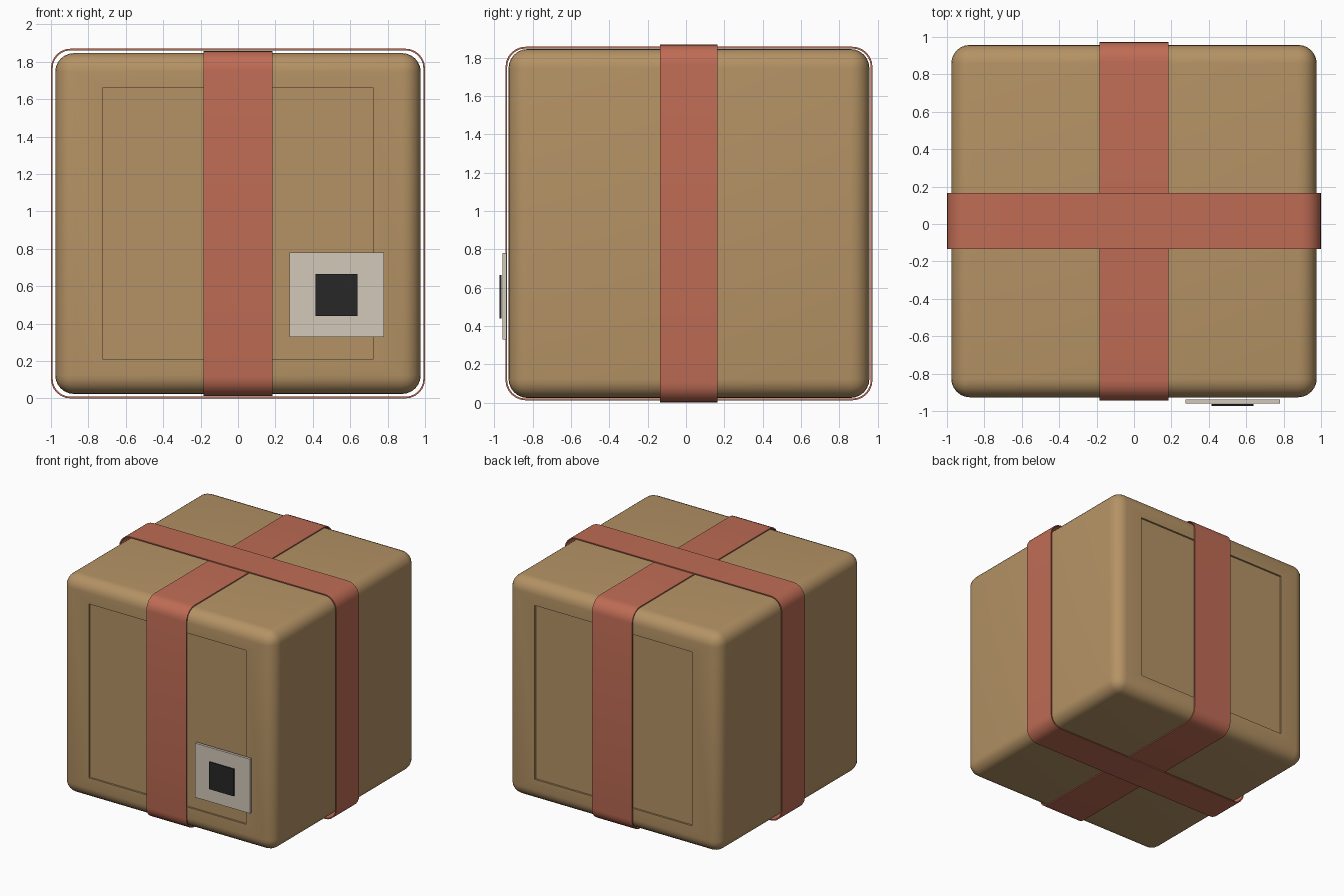
import bpy, bmesh, math
from mathutils import Vector

if "Cube" in bpy.data.objects:
    bpy.data.objects.remove(bpy.data.objects["Cube"])

CENTRE = Vector((0, 0.0155, 0.935))


def material(name, rgb):
    m = bpy.data.materials.new(name)
    m.diffuse_color = (*rgb, 1)
    m.use_nodes = True
    m.node_tree.nodes["Principled BSDF"].inputs["Base Color"].default_value = m.diffuse_color
    return m


CARD = material("cardboard", (0.46, 0.29, 0.13))
TAPE = material("red_tape", (0.52, 0.15, 0.09))
PAPER = material("paper", (0.64, 0.58, 0.48))
INK = material("ink", (0.02, 0.02, 0.02))


def finish(bm, name, mat, angle=30):
    bmesh.ops.recalc_face_normals(bm, faces=bm.faces)
    mesh = bpy.data.meshes.new(name)
    bm.to_mesh(mesh)
    bm.free()
    mesh.materials.append(mat)
    ob = bpy.data.objects.new(name, mesh)
    bpy.context.collection.objects.link(ob)
    bpy.context.view_layer.objects.active = ob
    ob.select_set(True)
    bpy.ops.object.shade_smooth_by_angle(angle=math.radians(angle))
    ob.select_set(False)
    return ob


def block(centre, half):
    bm = bmesh.new()
    bmesh.ops.create_cube(bm, size=2)
    for v in bm.verts:
        v.co = Vector(a * b for a, b in zip(v.co, half)) + Vector(centre)
    return bm


def rounded_loop(a, b, r, seg=6):
    pts = []
    for q, (sx, sy) in enumerate([(1, 1), (-1, 1), (-1, -1), (1, -1)]):
        for i in range(seg + 1):
            t = (q + i / seg) * math.pi / 2
            pts.append((sx * (a - r) + r * math.cos(t), sy * (b - r) + r * math.sin(t)))
    return pts


def strap(name, a, b, half_width, along_x, thick=0.009, r=0.105):
    """Thin closed band with rounded corners, wrapped around the box."""
    bm = bmesh.new()
    outer = rounded_loop(a, b, r)
    inner = rounded_loop(a - thick, b - thick, r - thick)
    rings = []
    for loop, w in ((outer, -1), (outer, 1), (inner, 1), (inner, -1)):
        w *= half_width
        rings.append([bm.verts.new(CENTRE + Vector((u, w, v) if along_x else (w, u, v)))
                      for u, v in loop])
    n = len(outer)
    for k in range(4):
        p, q = rings[k], rings[(k + 1) % 4]
        for i in range(n):
            j = (i + 1) % n
            bm.faces.new((p[i], p[j], q[j], q[i]))
    return finish(bm, name, TAPE)


# Box body: rounded block with recessed panels on front and back
bm = block(CENTRE, (0.977, 0.942, 0.911))
bmesh.ops.bevel(bm, geom=bm.edges[:], offset=0.1, segments=6, profile=0.5, affect='EDGES')
bm.normal_update()
big = [f for f in bm.faces if abs(f.normal.y) > 0.99 and f.calc_area() > 1]
for face in big:
    inward = -face.normal.copy()
    bmesh.ops.inset_region(bm, faces=[face], thickness=0.05)
    for v in face.verts:
        v.co.x = math.copysign(0.724, v.co.x)
        v.co.z = CENTRE.z + math.copysign(0.724, v.co.z - CENTRE.z)
    new = bmesh.ops.extrude_discrete_faces(bm, faces=[face])["faces"][0]
    bmesh.ops.translate(bm, verts=new.verts[:], vec=inward * 0.015)
finish(bm, "box_body", CARD)

# Crossing straps, the sideways one outermost
strap("strap_front_to_back", 0.958, 0.923, 0.185, False)
strap("strap_side_to_side", 1.0, 0.935, 0.15, True)

# Label with dark square
finish(block((0.528, -0.948, 0.555), (0.253, 0.011, 0.226)), "label", PAPER)
finish(block((0.527, -0.968, 0.553), (0.113, 0.005, 0.113)), "label_square", INK)
